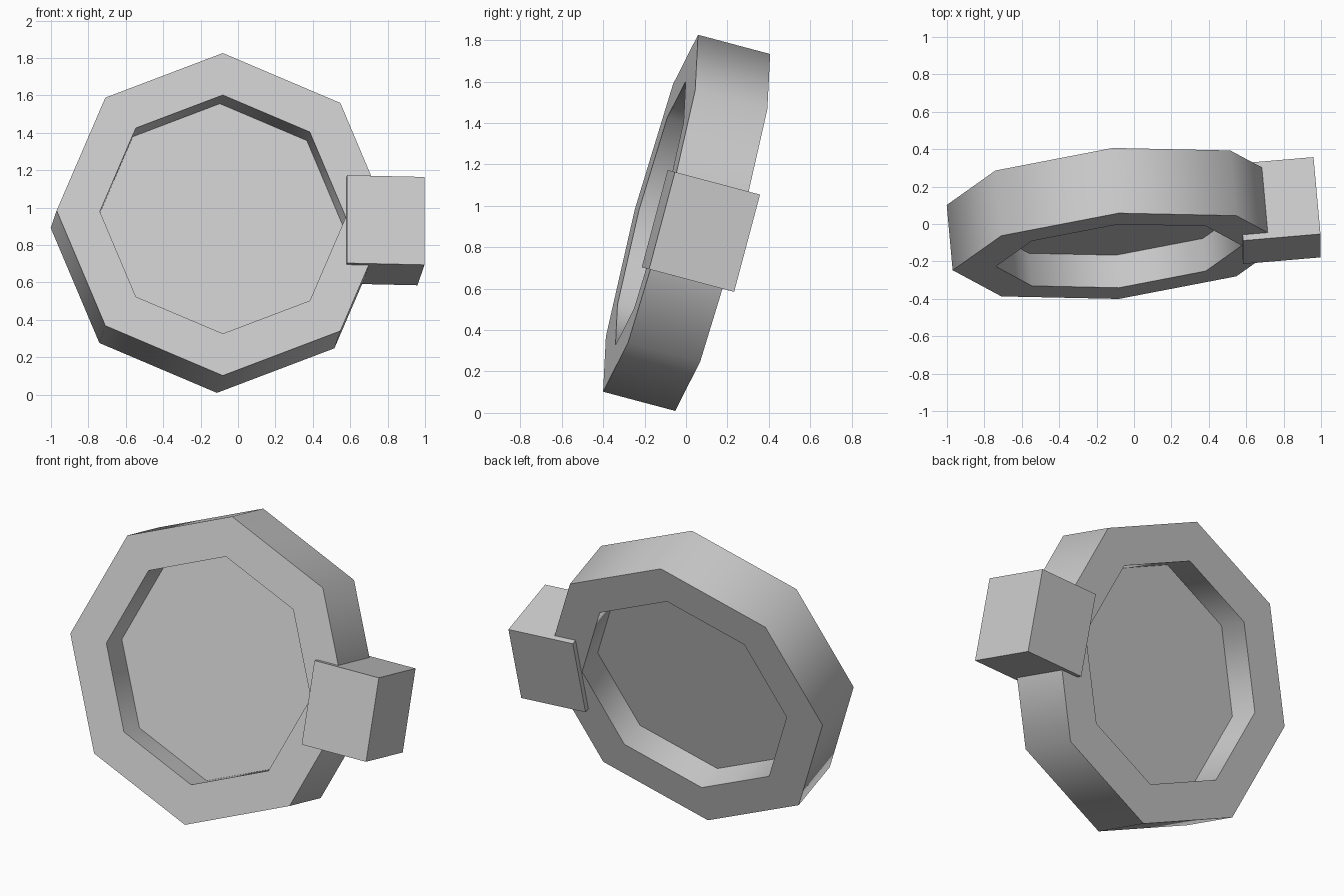
import bpy, bmesh, math
from mathutils import Matrix, Vector

if "Cube" in bpy.data.objects:
    bpy.data.objects.remove(bpy.data.objects["Cube"])

# Tilted frame shared by all parts: right, depth, up
right = Vector((0.996, 0.085, -0.0225)).normalized()
up = Vector((0, 0.257, 0.966))
up = (up - right * up.dot(right)).normalized()
depth = up.cross(right)
frame = Matrix((right, depth, up)).transposed().to_4x4()
frame.translation = (-0.097, 0.003, 0.918)

SIDES, OUTER, INNER, HALF = 8, 0.892, 0.66, 0.181


def point(radius, y, i):
    a = 2 * math.pi * i / SIDES
    return (radius * math.cos(a), y, radius * math.sin(a))


def add_part(name, bm):
    bmesh.ops.recalc_face_normals(bm, faces=bm.faces)
    mesh = bpy.data.meshes.new(name)
    bm.to_mesh(mesh)
    bm.free()
    obj = bpy.data.objects.new(name, mesh)
    bpy.context.collection.objects.link(obj)
    obj.matrix_world = frame
    return obj


# Octagonal rim: rectangular profile swept round the axis
bm = bmesh.new()
profile = [(INNER, -HALF), (OUTER, -HALF), (OUTER, HALF), (INNER, HALF)]
loops = [[bm.verts.new(point(r, y, i)) for r, y in profile] for i in range(SIDES)]
for i in range(SIDES):
    a, b = loops[i], loops[(i + 1) % SIDES]
    for j in range(4):
        k = (j + 1) % 4
        bm.faces.new((a[j], a[k], b[k], b[j]))
rim = add_part("rim", bm)
bpy.context.view_layer.objects.active = rim
rim.select_set(True)
bpy.ops.object.shade_smooth_by_angle(angle=math.radians(60))

# Thin panel halfway through the rim
bm = bmesh.new()
bm.faces.new([bm.verts.new(point(INNER, 0, i)) for i in range(SIDES)])
add_part("panel", bm)

# Block on the side of the rim
bm = bmesh.new()
bmesh.ops.create_cube(bm, size=1)
bmesh.ops.scale(bm, vec=(0.415, 0.427, 0.486), verts=bm.verts)
bmesh.ops.translate(bm, vec=(0.872, 0, -0.02), verts=bm.verts)
add_part("side_block", bm)
